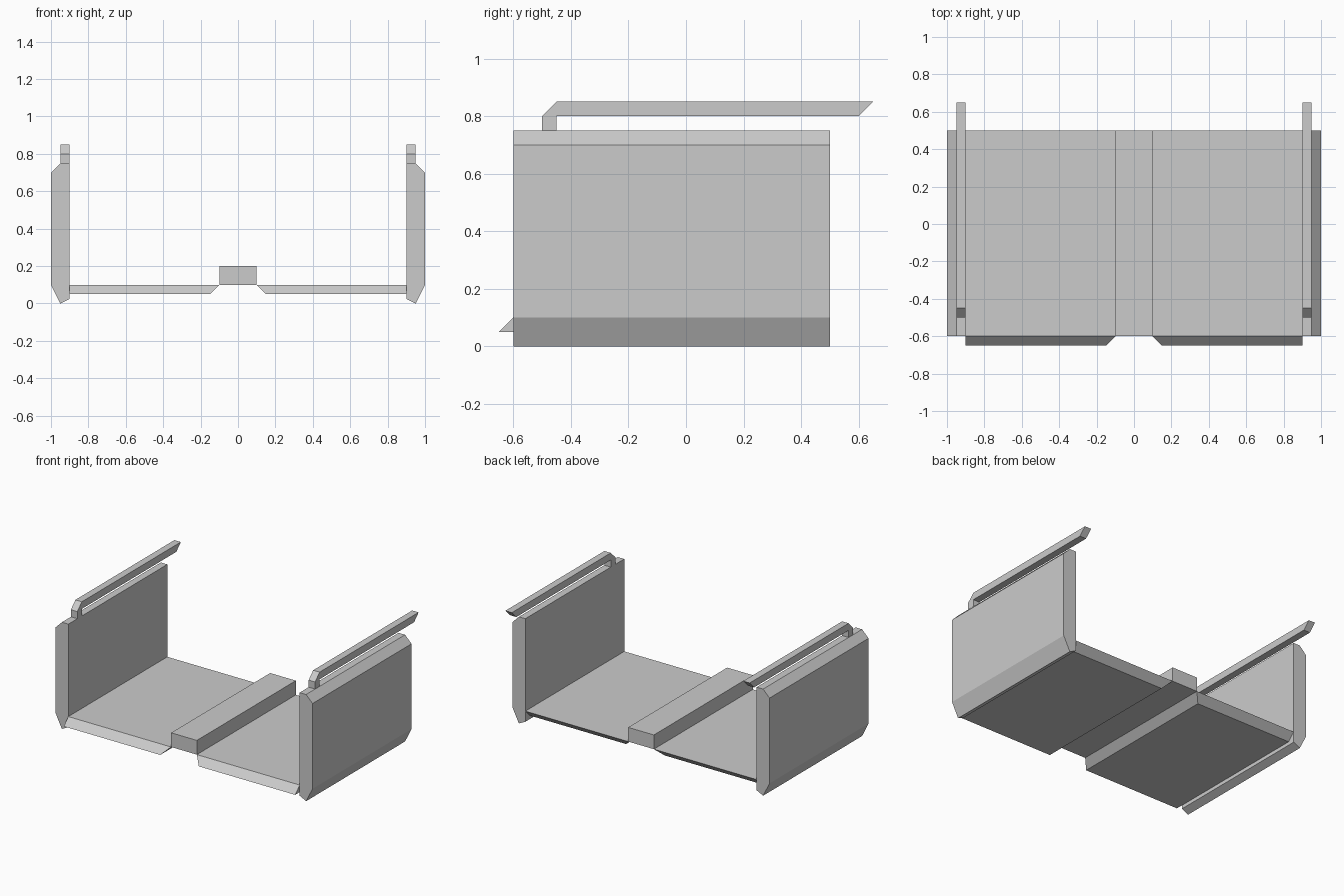
import bpy
import bmesh
from mathutils import Vector

if "Cube" in bpy.data.objects:
    bpy.data.objects.remove(bpy.data.objects["Cube"])


def prism(name, points, offset, mirror=True):
    """Extrude a 3D outline by an offset, optionally mirrored across x = 0."""
    bm = bmesh.new()
    face = bm.faces.new([bm.verts.new(p) for p in points])
    ext = bmesh.ops.extrude_face_region(bm, geom=[face], use_keep_orig=True)
    moved = [g for g in ext["geom"] if isinstance(g, bmesh.types.BMVert)]
    bmesh.ops.translate(bm, verts=moved, vec=Vector(offset))
    bmesh.ops.recalc_face_normals(bm, faces=bm.faces[:])
    mesh = bpy.data.meshes.new(name)
    bm.to_mesh(mesh)
    bm.free()
    obj = bpy.data.objects.new(name, mesh)
    bpy.context.collection.objects.link(obj)
    if mirror:
        mod = obj.modifiers.new("Mirror", "MIRROR")
        mod.use_mirror_merge = False
    return obj


FRONT, BACK = -0.6, 0.5
DEPTH = BACK - FRONT

# Side walls: chamfered profile run from front to back
wall = [(0.9, 0.025), (0.95, 0), (1, 0.1), (1, 0.7), (0.95, 0.75), (0.9, 0.75)]
prism("side_wall", [(x, FRONT, z) for x, z in wall], (0, DEPTH, 0))

# Floor panels: underside shifted forward, with a slanted inner edge
floor = [(0.1, 0.1), (0.9, 0.1), (0.9, 0.05), (0.15, 0.05)]
prism("floor_panel", [(x, FRONT - (0.1 - z), z) for x, z in floor], (0, DEPTH, 0))

# Raised centre tunnel
tunnel = [(-0.1, 0.1), (0.1, 0.1), (0.1, 0.2), (-0.1, 0.2)]
prism("centre_tunnel", [(x, FRONT, z) for x, z in tunnel], (0, DEPTH, 0), mirror=False)

# Top rails: short front post bending into a long bar past the back
rail = [(-0.5, 0.75), (-0.5, 0.8), (-0.45, 0.85), (0.65, 0.85),
        (0.6, 0.8), (-0.45, 0.8), (-0.45, 0.75)]
prism("top_rail", [(0.9, y, z) for y, z in rail], (0.05, 0, 0))
